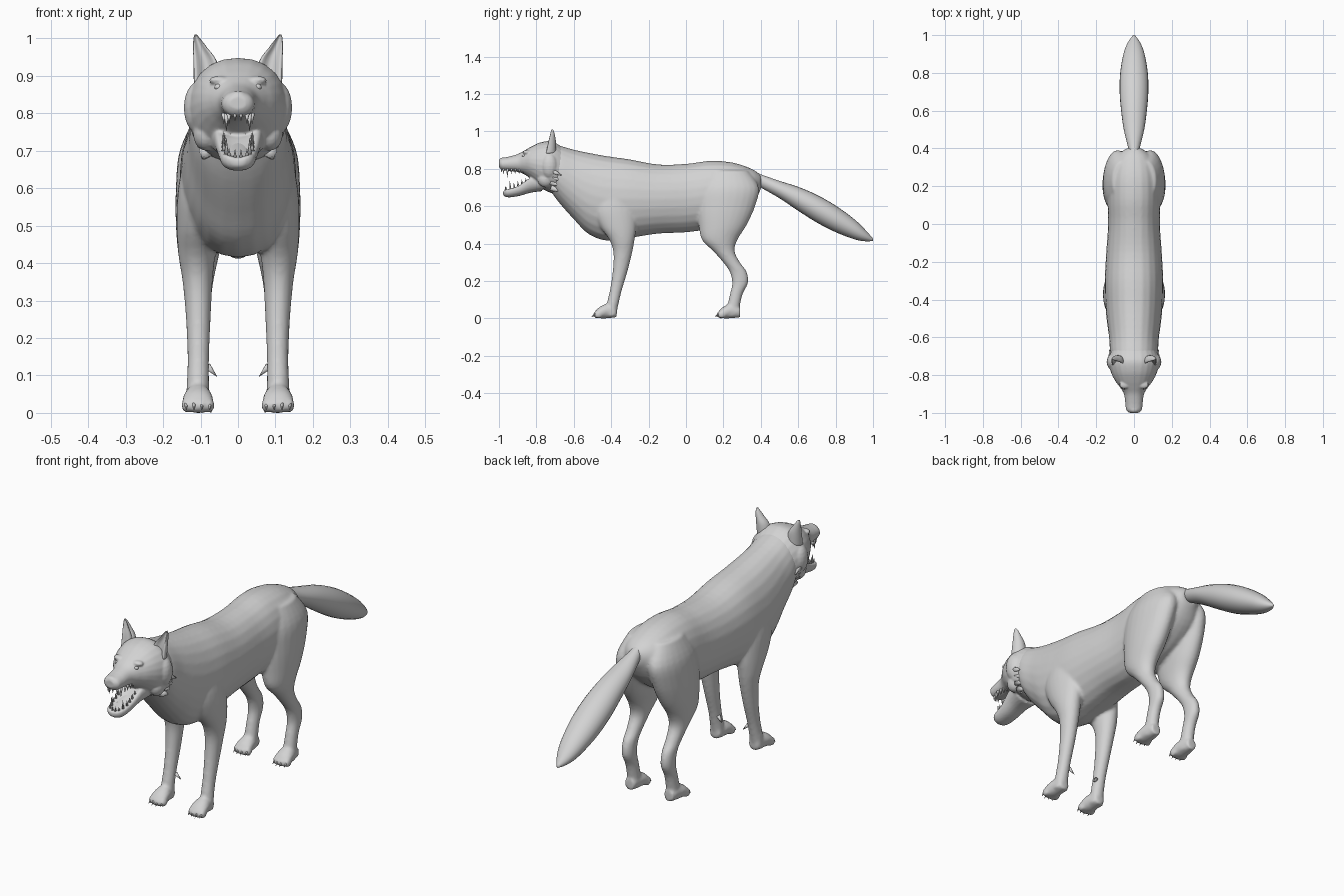
import bpy
import bmesh
from math import sin, cos, pi, copysign
from mathutils import Matrix, Vector

old = bpy.data.objects.get("Cube")
if old:
    bpy.data.objects.remove(old, do_unlink=True)

grey = bpy.data.materials.new("fur_grey")
grey.use_nodes = True
tone = (0.65, 0.65, 0.65, 1)
grey.diffuse_color = tone
grey.node_tree.nodes["Principled BSDF"].inputs["Base Color"].default_value = tone

SIDES = (1, -1)
SEGMENTS = 24
STEPS = 4


def blend(a, b, c, d, t):
    """Smooth curve through the stations b and c."""
    return [q + 0.5 * t * (r - p + t * (2*p - 5*q + 4*r - s + t * (3*(q - r) + s - p)))
            for p, q, r, s in zip(a, b, c, d)]


def loft(bm, axis, stations, side=1, dent=0, power=1):
    """Skin oval rings. Station: place on axis, low edge, high edge, x, half width."""
    rows = []
    last = len(stations) - 1
    for i in range(last):
        near = [stations[max(0, min(last, i + k))] for k in (-1, 0, 1, 2)]
        rows += [blend(*near, j / STEPS) for j in range(STEPS)]
    rows.append(stations[-1])
    rings = []
    for place, low, high, x, width in rows:
        ring = []
        for k in range(SEGMENTS):
            angle = 2 * pi * k / SEGMENTS
            c, s = cos(angle), sin(angle)
            c = copysign(abs(c) ** power, c)
            if s * dent > 0:
                s *= 1 - abs(dent) * s * s
            across = (low + high) / 2 + (high - low) / 2 * s
            px = side * (x + width * c)
            ring.append(bm.verts.new((px, place, across) if axis == "y" else (px, across, place)))
        rings.append(ring)
    for a, b in zip(rings, rings[1:]):
        for k in range(SEGMENTS):
            n = (k + 1) % SEGMENTS
            bm.faces.new((a[k], a[n], b[n], b[k]))
    bm.faces.new(rings[0])
    bm.faces.new(rings[-1])


def blob(bm, center, radii):
    m = Matrix.Translation(center) @ Matrix.Diagonal((*radii, 1))
    bmesh.ops.create_uvsphere(bm, u_segments=16, v_segments=10, radius=1, matrix=m)


def spike(bm, base, tip, radius):
    base, tip = Vector(base), Vector(tip)
    turn = (tip - base).to_track_quat("Z", "Y").to_matrix().to_4x4()
    m = Matrix.Translation((base + tip) / 2) @ turn
    bmesh.ops.create_cone(bm, cap_ends=True, segments=8, radius1=radius,
                          radius2=radius * 0.05, depth=(tip - base).length, matrix=m)


def finish(name, bm, voxel=0, relax=0):
    bmesh.ops.recalc_face_normals(bm, faces=bm.faces[:])
    for f in bm.faces:
        f.smooth = True
    mesh = bpy.data.meshes.new(name)
    bm.to_mesh(mesh)
    bm.free()
    mesh.materials.append(grey)
    ob = bpy.data.objects.new(name, mesh)
    bpy.context.collection.objects.link(ob)
    if voxel:
        skin = ob.modifiers.new("fuse", "REMESH")
        skin.mode = "VOXEL"
        skin.voxel_size = voxel
        skin.use_smooth_shade = True
        soft = ob.modifiers.new("soften", "SMOOTH")
        soft.factor = 0.5
        soft.iterations = relax
    return ob


# Torso from neck to rump
body = bmesh.new()
loft(body, "y", [
    (-.73, .69, .935, 0, .1), (-.68, .62, .925, 0, .125), (-.6, .53, .902, 0, .132),
    (-.52, .45, .885, 0, .143), (-.42, .415, .867, 0, .152), (-.3, .43, .85, 0, .155),
    (-.15, .453, .823, 0, .147), (0, .46, .826, 0, .137), (.13, .48, .842, 0, .14),
    (.25, .52, .833, 0, .135), (.35, .6, .8, 0, .1), (.4, .69, .765, 0, .04)], power=.9)

# Legs and paws, mirrored
FRONT_LEG = [
    (.74, -.46, -.3, .085, .05), (.6, -.5, -.27, .1, .06), (.5, -.465, -.265, .108, .056),
    (.42, -.41, -.275, .11, .049), (.35, -.388, -.288, .108, .04), (.25, -.392, -.313, .106, .033),
    (.15, -.407, -.343, .106, .029), (.08, -.422, -.36, .107, .03), (.01, -.42, -.375, .107, .034)]
HIND_LEG = [
    (.79, .13, .33, .065, .05), (.7, .07, .39, .083, .073), (.6, .06, .37, .093, .073),
    (.5, .068, .325, .1, .066), (.42, .085, .275, .105, .054), (.36, .145, .26, .106, .042),
    (.3, .198, .288, .106, .034), (.25, .233, .324, .106, .03), (.19, .247, .332, .106, .029),
    (.13, .235, .303, .106, .028), (.06, .218, .287, .106, .03), (.01, .2, .28, .106, .032)]
HEELS = (-.37, .29)
for side in SIDES:
    loft(body, "z", FRONT_LEG, side)
    loft(body, "z", HIND_LEG, side)
    for heel in HEELS:
        loft(body, "y", [
            (heel, .005, .06, .107, .026), (heel - .05, 0, .078, .107, .036),
            (heel - .09, 0, .062, .107, .042), (heel - .11, .004, .045, .107, .034)], side)
        for toe in (-1.5, -.5, .5, 1.5):
            reach = .108 - .006 * abs(toe)
            blob(body, (side * (.107 + toe * .021), heel - reach, .02), (.013, .022, .021))
finish("body_and_legs", body, .008, 4)

# Bushy tail
tail = bmesh.new()
loft(tail, "y", [
    (.36, .73, .79, 0, .02), (.4, .7, .77, 0, .03), (.5, .642, .735, 0, .054),
    (.6, .575, .703, 0, .068), (.7, .512, .66, 0, .076), (.8, .461, .603, 0, .073),
    (.9, .423, .53, 0, .056), (.96, .412, .472, 0, .033), (1, .414, .426, 0, .005)])
finish("tail", tail)

# Skull and muzzle
head = bmesh.new()
loft(head, "y", [
    (-.66, .66, .915, 0, .115), (-.72, .67, .947, 0, .136), (-.78, .7, .94, 0, .124),
    (-.83, .745, .917, 0, .1), (-.865, .77, .897, 0, .074), (-.9, .783, .878, 0, .053),
    (-.95, .788, .864, 0, .046), (-.985, .793, .857, 0, .041), (-1, .81, .845, 0, .024)], power=.9)
# Hollow lower jaw
loft(head, "y", [
    (-.77, .68, .785, 0, .075), (-.83, .672, .785, 0, .064), (-.89, .655, .735, 0, .053),
    (-.94, .647, .712, 0, .047), (-.965, .65, .705, 0, .038), (-.978, .66, .69, 0, .02)],
    dent=.8, power=.8)
blob(head, (0, -.982, .843), (.026, .018, .017))
for side in SIDES:
    # Brow and cheek fur
    blob(head, (side * .05, -.852, .888), (.028, .02, .012))
    blob(head, (side * .108, -.73, .815), (.037, .045, .068))
    blob(head, (side * .085, -.75, .745), (.035, .045, .045))
finish("head", head, .005, 4)

# Ears with hollow fronts
ears = bmesh.new()
for side in SIDES:
    loft(ears, "z", [
        (.88, -.775, -.695, .08, .038), (.94, -.757, -.695, .088, .031),
        (.975, -.742, -.7, .101, .019), (1, -.73, -.706, .11, .009),
        (1.01, -.724, -.712, .113, .003)], side, dent=-1.2)
finish("ears", ears)

# Eyes
eyes = bmesh.new()
for side in SIDES:
    blob(eyes, (side * .052, -.866, .87), (.011, .011, .009))
finish("eyes", eyes)

# Tongue
tongue = bmesh.new()
loft(tongue, "y", [
    (-.8, .715, .745, 0, .03), (-.87, .695, .718, 0, .03),
    (-.93, .675, .693, 0, .026), (-.955, .677, .685, 0, .01)])
finish("tongue", tongue)

# Teeth along both jaws, with long fangs
teeth = bmesh.new()
for side in SIDES:
    for i in range(6):
        y = -.975 + i * .021
        x = side * (.024 + min(i, 2) * .007)
        long = .036 if i == 1 else .017
        spike(teeth, (x, y, .8), (x, y - .002, .789 - long), .007)
        low = .682 + i * .009
        spike(teeth, (x, y + .015, low), (x, y + .012, low + .008 + long), .006)
    spike(teeth, (side * .008, -.985, .802), (side * .008, -.987, .78), .006)
    spike(teeth, (side * .008, -.965, .68), (side * .008, -.967, .705), .005)
finish("teeth", teeth)

# Claws and dewclaws
claws = bmesh.new()
for side in SIDES:
    for heel in HEELS:
        for toe in (-1.5, -.5, .5, 1.5):
            x = side * (.107 + toe * .021)
            y = heel - .12 + .006 * abs(toe)
            spike(claws, (x, y, .024), (x, y - .018, .008), .006)
    spike(claws, (side * .082, -.37, .125), (side * .056, -.362, .097), .01)
finish("claws", claws)

# Jagged cheek fur tips
tufts = bmesh.new()
for side in SIDES:
    for i in range(4):
        x, z = side * (.118 - i * .011), .79 - i * .03
        spike(tufts, (x, -.72, z), (x * 1.1, -.665, z - .025), .02)
finish("cheek_tufts", tufts)
